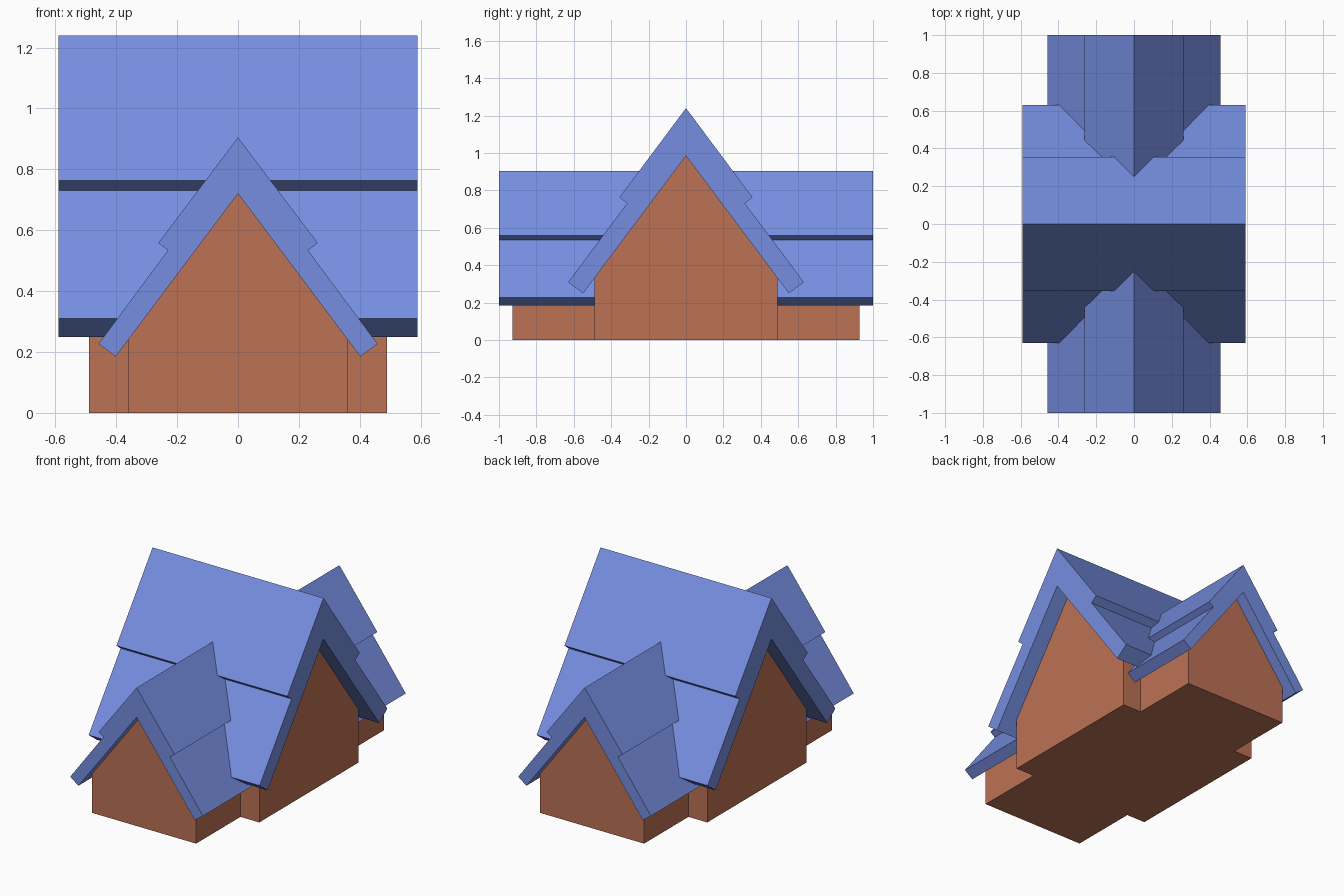
import bpy, bmesh

if "Cube" in bpy.data.objects:
    bpy.data.objects.remove(bpy.data.objects["Cube"])


def material(name, rgb):
    m = bpy.data.materials.new(name)
    m.diffuse_color = (*rgb, 1)
    m.use_nodes = True
    m.node_tree.nodes["Principled BSDF"].inputs["Base Color"].default_value = m.diffuse_color
    return m


BLUE = material("roof_blue", (0.181, 0.270, 0.745))
CLAY = material("wall_clay", (0.503, 0.168, 0.091))


def prism(name, profile, half_len, axis, mat):
    """Extrude a (cross, z) outline symmetrically along the x or y axis."""
    bm = bmesh.new()
    def place(c, z, t):
        return (t, c, z) if axis == "x" else (c, t, z)
    a = [bm.verts.new(place(c, z, -half_len)) for c, z in profile]
    b = [bm.verts.new(place(c, z, half_len)) for c, z in profile]
    bm.faces.new(a)
    bm.faces.new(b[::-1])
    n = len(profile)
    for i in range(n):
        j = (i + 1) % n
        bm.faces.new((a[i], b[i], b[j], a[j]))
    bmesh.ops.recalc_face_normals(bm, faces=bm.faces)
    me = bpy.data.meshes.new(name)
    bm.to_mesh(me)
    bm.free()
    me.materials.append(mat)
    ob = bpy.data.objects.new(name, me)
    bpy.context.collection.objects.link(ob)
    return ob


def mirrored(half):
    """Close a right-hand outline by mirroring; points on the axis stay single."""
    return half + [(-c, z) for c, z in reversed(half) if c > 0]


def roof(name, half_len, axis, top, outer, inner_top):
    # ridge, two stepped shingle courses, square eave, then the underside
    right = [(0, top)] + outer
    left = [(-c, z) for c, z in reversed(outer)]
    return prism(name, right + [(0, inner_top)] + left, half_len, axis, BLUE)


# Stepped roofs
roof("main_roof", 0.59, "x", 1.24,
     [(0.356, 0.763), (0.315, 0.731), (0.63, 0.31), (0.55, 0.25)], 0.985)
roof("cross_roof", 1.0, "y", 0.905,
     [(0.262, 0.558), (0.23, 0.534), (0.458, 0.227), (0.402, 0.185)], 0.72)

# Gabled wall blocks, joined into one cross-shaped house
walls = prism("house_walls", mirrored([(0, 0.985), (0.49, 0.332), (0.49, 0)]),
              0.49, "x", CLAY)
wing = prism("wing_walls", mirrored([(0, 0.72), (0.36, 0.241), (0.36, 0)]),
             0.927, "y", CLAY)
mod = walls.modifiers.new("join_wings", "BOOLEAN")
mod.operation = "UNION"
mod.solver = "EXACT"
mod.object = wing
bpy.context.view_layer.objects.active = walls
bpy.ops.object.modifier_apply(modifier=mod.name)
bpy.data.objects.remove(wing)
